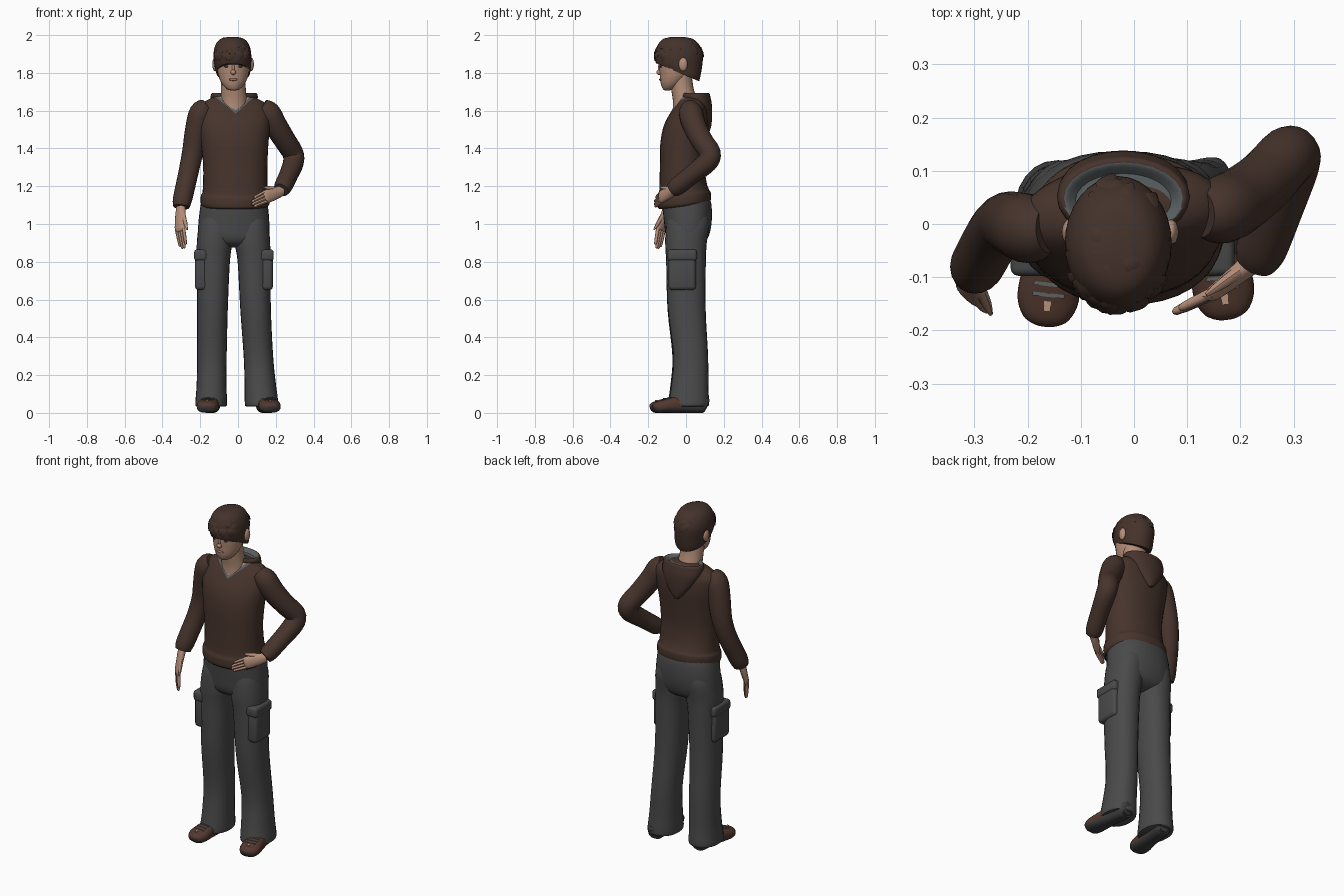
import bpy, bmesh, math, random
from mathutils import Vector, Matrix

if "Cube" in bpy.data.objects:
    bpy.data.objects.remove(bpy.data.objects["Cube"])

random.seed(3)


def material(name, r, g, b):
    m = bpy.data.materials.new(name)
    m.diffuse_color = (r, g, b, 1)
    m.use_nodes = True
    m.node_tree.nodes["Principled BSDF"].inputs["Base Color"].default_value = m.diffuse_color
    return m


SKIN = material("skin", .46, .27, .19)
SWEATER = material("sweater brown", .062, .034, .025)
HAIR = material("hair brown", .058, .032, .024)
TROUSER = material("trouser grey", .068, .068, .068)
LINING = material("lining grey", .10, .115, .12)
SHOE = material("shoe brown", .085, .04, .028)
SOLE = material("sole dark grey", .045, .045, .047)
LIP = material("lip", .36, .17, .13)
EYE = material("eye dark", .04, .03, .025)


def spline(keys, steps):
    """Catmull-Rom through the keys (x, y, z, half width, half depth)."""
    out = []
    for i in range(len(keys) - 1):
        k = [keys[max(i - 1, 0)], keys[i], keys[i + 1], keys[min(i + 2, len(keys) - 1)]]
        for s in range(steps):
            t = s / steps
            out.append([.5 * (2 * b + (c - a) * t + (2 * a - 5 * b + 4 * c - d) * t * t
                              + (3 * b - a - 3 * c + d) * t ** 3) for a, b, c, d in zip(*k)])
    return out + [list(keys[-1])]


def loft(bm, keys, ref=None, n=24, steps=4, p=2.0, mat=0):
    """Skin rounded rings: level rings, or rings across the path if ref is given."""
    pts = spline(keys, steps)
    rings = []
    for i, k in enumerate(pts):
        c, u, v = Vector(k[:3]), Vector((1, 0, 0)), Vector((0, 1, 0))
        if ref is not None:
            t = (Vector(pts[min(i + 1, len(pts) - 1)][:3]) - Vector(pts[max(i - 1, 0)][:3])).normalized()
            u = Vector(ref)
            u = (u - t * u.dot(t)).normalized()
            v = t.cross(u)
        ring = []
        for j in range(n):
            a = math.tau * j / n
            ca, sa = math.cos(a), math.sin(a)
            x = math.copysign(abs(ca) ** (2 / p), ca) * max(k[3], .001)
            y = math.copysign(abs(sa) ** (2 / p), sa) * max(k[4], .001)
            ring.append(bm.verts.new(c + u * x + v * y))
        rings.append(ring)
    faces = [bm.faces.new(rings[0]), bm.faces.new(rings[-1])]
    for a, b in zip(rings, rings[1:]):
        faces += [bm.faces.new((a[j], a[(j + 1) % n], b[(j + 1) % n], b[j])) for j in range(n)]
    for f in faces:
        f.material_index = mat


def blob(bm, loc, size, mat=0):
    m = Matrix.Translation(loc) @ Matrix.Diagonal((*size, 1))
    r = bmesh.ops.create_uvsphere(bm, u_segments=16, v_segments=10, radius=1, matrix=m)
    for f in {f for v in r['verts'] for f in v.link_faces}:
        f.material_index = mat


def box(bm, loc, size, mat=0, bevel=0):
    m = Matrix.Translation(loc) @ Matrix.Diagonal((*size, 1))
    r = bmesh.ops.create_cube(bm, size=1, matrix=m)
    for f in {f for v in r['verts'] for f in v.link_faces}:
        f.material_index = mat
    if bevel:
        edges = list({e for v in r['verts'] for e in v.link_edges})
        bmesh.ops.bevel(bm, geom=edges, offset=bevel, segments=3, profile=.5, affect='EDGES')


def finish(bm, name, *mats):
    bmesh.ops.recalc_face_normals(bm, faces=bm.faces[:])
    me = bpy.data.meshes.new(name)
    bm.to_mesh(me)
    bm.free()
    for m in mats:
        me.materials.append(m)
    ob = bpy.data.objects.new(name, me)
    bpy.context.collection.objects.link(ob)
    bpy.ops.object.select_all(action='DESELECT')
    ob.select_set(True)
    bpy.context.view_layer.objects.active = ob
    bpy.ops.object.shade_smooth_by_angle(angle=math.radians(45))


# Sweater body with a V neck cut into the front
bm = bmesh.new()
loft(bm, [(-.015, -.01, 1.095, .172, .13), (-.015, -.01, 1.11, .182, .141), (-.015, -.01, 1.15, .182, .141),
          (-.015, -.012, 1.18, .172, .13), (-.015, -.02, 1.3, .17, .118), (-.018, -.015, 1.42, .178, .12),
          (-.02, 0, 1.52, .19, .115), (-.02, .02, 1.6, .192, .092), (-.02, .025, 1.64, .168, .072),
          (-.02, .025, 1.67, .11, .055), (-.02, .025, 1.68, .07, .04)], n=36, p=2.2)
for z0 in (1.585, 1.603):
    for s in (-1, 1):
        bmesh.ops.bisect_plane(bm, geom=bm.verts[:] + bm.edges[:] + bm.faces[:],
                               plane_co=(-.02, 0, z0), plane_no=(-.85 * s, 0, 1))
for f in bm.faces:
    c = f.calc_center_median()
    h = c.z - 1.585 - .85 * abs(c.x + .02)
    if c.y < .02 and h > 0:
        f.material_index = 2 if h > .018 else 1
for v in bm.verts:   # slight twist of the shoulders, hem a little lower in front
    a = .1 * min(max((v.co.z - 1.15) / .45, 0), 1)
    v.co = Matrix.Rotation(a, 3, 'Z') @ v.co
    if v.co.z < 1.2:
        v.co.z += .12 * v.co.y
finish(bm, "sweater_body", SWEATER, LINING, SKIN)

# Hood lying on the back, with its lining showing on top
bm = bmesh.new()
loft(bm, [(-.02, .115, 1.49, .012, .01), (-.02, .112, 1.52, .04, .022), (-.02, .1, 1.57, .08, .038),
          (-.02, .075, 1.63, .115, .062), (-.02, .052, 1.67, .125, .078), (-.02, .05, 1.69, .12, .074),
          (-.02, .048, 1.692, .108, .064), (-.02, .045, 1.675, .09, .05)])
for f in bm.faces:
    c = f.calc_center_median()
    if c.z > 1.665 and math.hypot((c.x + .02) / .112, (c.y - .048) / .068) < 1:
        f.material_index = 1
finish(bm, "hood", SWEATER, LINING)

# Sleeves: one hanging, one bent to the hip
for name, keys in (
    ("hanging_sleeve", [(-.16, -.01, 1.62, .045), (-.193, -.01, 1.59, .064), (-.218, -.002, 1.5, .062),
                        (-.24, .003, 1.38, .056), (-.263, -.02, 1.27, .053), (-.285, -.06, 1.17, .052),
                        (-.296, -.08, 1.12, .05), (-.3, -.09, 1.09, .043)]),
    ("bent_sleeve", [(.125, .02, 1.62, .045), (.16, .025, 1.59, .063), (.2, .045, 1.52, .062),
                     (.25, .085, 1.44, .058), (.29, .128, 1.375, .056), (.293, .11, 1.325, .055),
                     (.268, .03, 1.26, .05), (.24, -.045, 1.2, .048), (.228, -.07, 1.18, .04)])):
    bm = bmesh.new()
    loft(bm, [k + (k[3],) for k in keys], ref=(1, 0, 0), n=20)
    finish(bm, name, SWEATER)


# Hands: palm, four fingers and a thumb
def hand(name, wrist, knuckle, tip, side, thumb):
    w, k, t, s = Vector(wrist), Vector(knuckle), Vector(tip), Vector(side).normalized()
    bm = bmesh.new()
    loft(bm, [(*w, .026, .022), (*w.lerp(k, .4), .033, .019), (*k, .035, .014), (*k.lerp(t, .12), .03, .008)],
         ref=side, n=16)
    for i, length in enumerate((.9, 1, .97, .78)):
        o = s * (i - 1.5) * .017
        a, b = k + o, k + o * .85 + (t - k) * length
        loft(bm, [(*a, .009, .01), (*a.lerp(b, .6), .0085, .009), (*a.lerp(b, .93), .007, .007), (*b, .002, .002)],
             ref=side, n=8, steps=2)
    a, b = w.lerp(k, .25) + s * thumb * .015, w.lerp(k, 1.05) + s * thumb * .052
    loft(bm, [(*a, .013, .012), (*a.lerp(b, .6), .011, .01), (*b, .004, .004)], ref=side, n=8, steps=3)
    finish(bm, name, SKIN)


hand("hanging_hand", (-.303, -.095, 1.09), (-.307, -.132, .975), (-.288, -.152, .868), (.7, -.65, 0), 1)
hand("hip_hand", (.232, -.065, 1.175), (.15, -.13, 1.145), (.072, -.167, 1.11), (-.2, 0, 1), 1)

# Trousers: seat and two legs
bm = bmesh.new()
loft(bm, [(-.017, 0, 1.15, .165, .12), (-.02, .005, 1.1, .178, .13), (-.022, .01, 1.0, .188, .125),
          (-.024, .005, .92, .185, .108), (-.024, .0, .885, .14, .07), (-.024, 0, .875, .05, .03)], n=32, p=2.3)
loft(bm, [(-.112, .01, 1.06, .075, .1), (-.116, .008, 1.0, .09, .114), (-.124, 0, .9, .094, .11),
          (-.13, 0, .8, .087, .105), (-.135, .002, .55, .081, .1), (-.138, .02, .3, .078, .092),
          (-.14, .016, .15, .079, .098), (-.142, .012, .05, .084, .108), (-.142, .012, .035, .078, .1)], p=2.2)
loft(bm, [(.07, .012, 1.06, .075, .1), (.072, .01, 1.0, .09, .114), (.076, 0, .9, .094, .11),
          (.085, 0, .8, .087, .105), (.093, .004, .55, .081, .1), (.108, .025, .3, .078, .092),
          (.118, .02, .15, .083, .098), (.125, .014, .05, .089, .108), (.125, .014, .035, .083, .1)], p=2.2)
finish(bm, "trousers", TROUSER)

# Cargo pockets with flaps
for side, x in (("right", -.195), ("left", .152)):
    bm = bmesh.new()
    box(bm, (x, -.02, .745), (.066, .145, .19), bevel=.02)
    box(bm, (x, -.02, .835), (.074, .155, .06), bevel=.015)
    finish(bm, side + "_cargo_pocket", TROUSER)

# Shoes, toes turned slightly out
for side, x, y, a in (("right", -.135, .1, -.11), ("left", .135, .112, .14)):
    bm = bmesh.new()
    loft(bm, [(0, 0, .04, .03, .03), (0, -.02, .045, .043, .045), (0, -.1, .046, .046, .046),
              (0, -.18, .042, .053, .042), (0, -.24, .034, .058, .034), (0, -.277, .028, .044, .027),
              (0, -.29, .024, .02, .014)], ref=(1, 0, 0), p=2.5)
    for f in bm.faces:
        c = f.calc_center_median()
        if c.z < .026 or c.y > -.06:
            f.material_index = 1
    for ly, lz in ((-.195, .078), (-.215, .073), (-.235, .067)):
        box(bm, (0, ly, lz), (.06, .007, .009), 2)
    box(bm, (0, -.252, .063), (.013, .028, .008), 3)
    for v in bm.verts:
        v.co.z = max(v.co.z, 0)
    bm.transform(Matrix.Translation((x, y, 0)) @ Matrix.Rotation(a, 4, 'Z'))
    finish(bm, side + "_shoe", SHOE, SOLE, LINING, SKIN)

# Head, neck and face
bm = bmesh.new()
loft(bm, [(-.022, .0, 1.58, .075, .07), (-.022, -.005, 1.65, .07, .064), (-.025, -.02, 1.72, .066, .06),
          (-.025, -.03, 1.79, .066, .06)])
loft(bm, [(-.025, -.098, 1.708, .015, .015), (-.025, -.09, 1.716, .036, .033), (-.025, -.074, 1.745, .062, .06),
          (-.025, -.058, 1.79, .08, .081), (-.025, -.047, 1.85, .088, .097), (-.025, -.042, 1.91, .086, .1),
          (-.025, -.04, 1.96, .06, .07)])
blob(bm, (-.025, -.138, 1.803), (.014, .019, .015))
blob(bm, (-.025, -.137, 1.825), (.008, .012, .025))
blob(bm, (-.025, -.134, 1.765), (.024, .008, .007), 1)
for s in (-1, 1):
    blob(bm, (-.025 + s * .035, -.133, 1.834), (.014, .006, .006), 2)
    blob(bm, (-.026 + s * .096, -.015, 1.845), (.014, .024, .036))
finish(bm, "head", SKIN, LIP, EYE)

# Hair cap, trimmed from the fringe down to the nape
bm = bmesh.new()
loft(bm, [(-.025, .01, 1.75, .06, .058), (-.025, -.008, 1.785, .085, .085), (-.028, -.034, 1.84, .097, .12),
          (-.03, -.037, 1.9, .1, .126), (-.03, -.04, 1.95, .088, .108), (-.03, -.042, 1.98, .062, .078),
          (-.03, -.042, 1.99, .025, .03)], n=32)
cut = bmesh.ops.bisect_plane(bm, geom=bm.verts[:] + bm.edges[:] + bm.faces[:], plane_co=(0, -.16, 1.852),
                             plane_no=(0, .42, 1), clear_inner=True)
bmesh.ops.holes_fill(bm, edges=[e for e in cut['geom_cut'] if isinstance(e, bmesh.types.BMEdge)], sides=0)
finish(bm, "hair_cap", HAIR)


# Loose flat locks over the crown and fringe
def scalp(a, t, k):
    return Vector((-.03 + .098 * k * math.cos(a) * math.cos(t), -.038 + .124 * k * math.sin(a) * math.cos(t),
                   1.885 + .105 * k * math.sin(t)))


bm = bmesh.new()
spots = [(random.uniform(0, math.tau), random.uniform(.5, 1.4)) for i in range(34)]
spots += [(-math.pi / 2 + (i - 4) * .24, .35) for i in range(9)]
for a, t in spots:
    b = a + random.uniform(-.25, .25)
    p0, p1, p2 = scalp(a, t, .97), scalp((a + b) / 2, t - .25, 1.03), scalp(b, t - .55, random.uniform(1.03, 1.08))
    ref = (p2 - p0).cross(p1 - Vector((-.03, -.038, 1.885)))
    loft(bm, [(*p0, .014, .004), (*p1, .02, .006), (*p2, .004, .002)], ref=ref, n=6, steps=3)
finish(bm, "hair_locks", HAIR)
